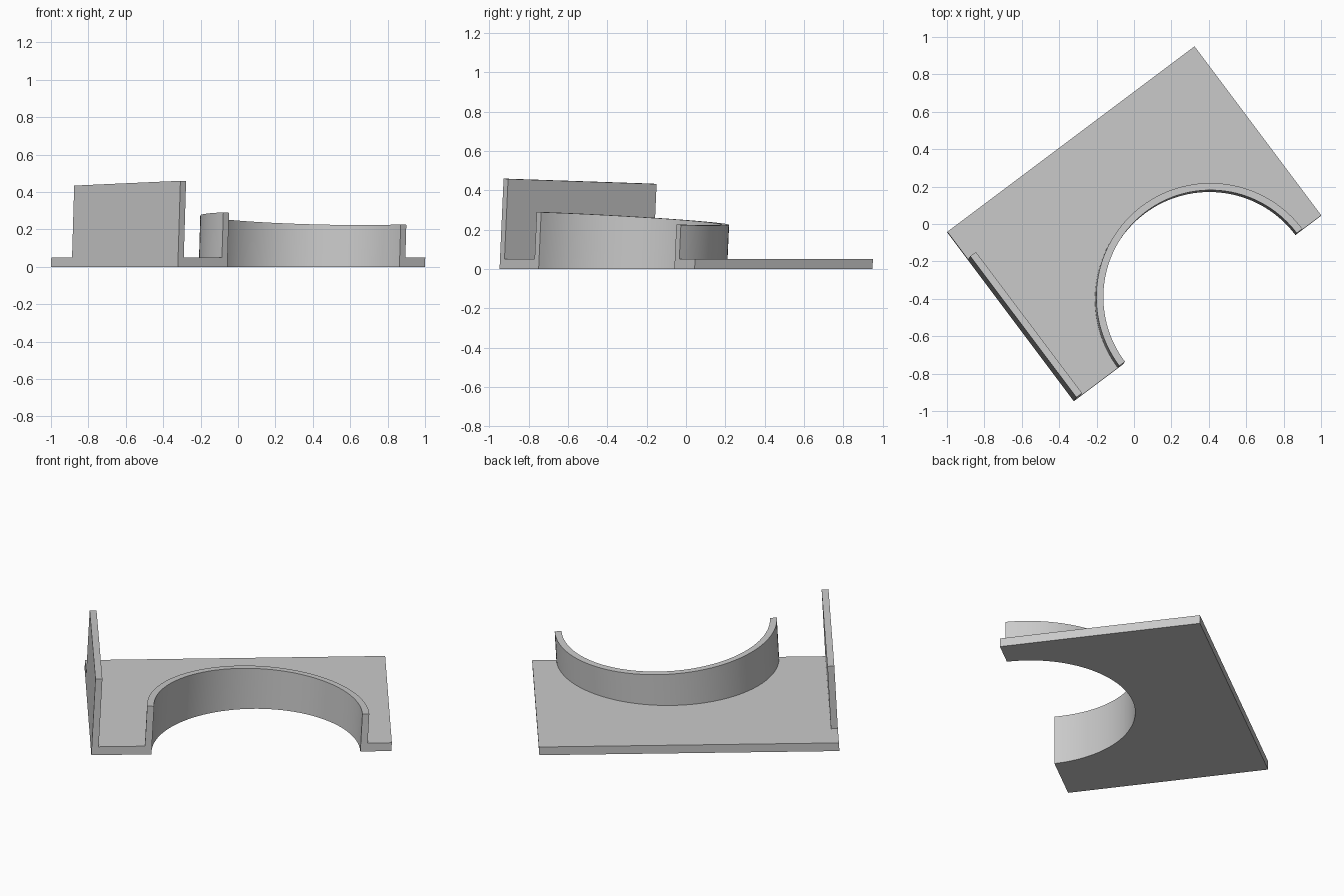
import bpy, bmesh, math
from mathutils import Vector

cube = bpy.data.objects.get("Cube")
if cube:
    bpy.data.objects.remove(cube, do_unlink=True)

grey = bpy.data.materials.new("light_grey")
grey.use_nodes = True
COLOR = (0.59, 0.59, 0.59, 1)
grey.diffuse_color = COLOR
grey.node_tree.nodes["Principled BSDF"].inputs["Base Color"].default_value = COLOR

# Plate axes, turned on the ground plane
U, V = Vector((0.8, 0.6)), Vector((-0.6, 0.8))
HU, HV, BASE = 0.826, 0.565, 0.05
LEAN = Vector((0.03, 0.045))      # slight lean of all uprights
ARC_U, R_IN, R_OUT, STEPS = 0.08, 0.575, 0.613, 64

# Sweep angles around the notch, including the two back corners of the plate
ANGLES = sorted([math.pi * i / STEPS for i in range(STEPS + 1)]
                + [math.atan2(2 * HV, side * HU - ARC_U) for side in (1, -1)])


def arc(radius):
    """Half circle centred on the front edge, from the right end to the left end."""
    return [(ARC_U + radius * math.cos(a), -HV + radius * math.sin(a)) for a in ANGLES]


def plate_edge():
    """Plate border as seen from the notch centre along the same angles."""
    points = []
    for a in ANGLES:
        c, s = math.cos(a), math.sin(a)
        reach_u = (HU - ARC_U if c > 0 else HU + ARC_U) / max(abs(c), 1e-6)
        reach = min(reach_u, 2 * HV / max(s, 1e-6))
        points.append((ARC_U + reach * c, -HV + reach * s))
    return points


def strip_solid(name, outer, inner, bottom, top, slope=False):
    """Leaning solid between two rails; a sloped top falls away along the lean."""
    bm = bmesh.new()

    def rail(points, z_base, tilted):
        verts = []
        for u, v in points:
            p = U * u + V * v
            z = z_base - (0.027 * p.x + 0.054 * p.y if tilted else 0)
            verts.append(bm.verts.new((*(p + LEAN * z), z)))
        return verts

    rails = [rail(outer, bottom, False), rail(outer, top, slope),
             rail(inner, top, slope), rail(inner, bottom, False)]
    for k in range(4):
        a, b = rails[k], rails[(k + 1) % 4]
        for i in range(len(a) - 1):
            bm.faces.new((a[i], a[i + 1], b[i + 1], b[i]))
    for end in (0, -1):
        bm.faces.new([r[end] for r in rails])
    bmesh.ops.recalc_face_normals(bm, faces=bm.faces)
    mesh = bpy.data.meshes.new(name)
    bm.to_mesh(mesh)
    bm.free()
    mesh.materials.append(grey)
    obj = bpy.data.objects.new(name, mesh)
    bpy.context.collection.objects.link(obj)
    bpy.ops.object.select_all(action="DESELECT")
    obj.select_set(True)
    bpy.context.view_layer.objects.active = obj
    bpy.ops.object.shade_smooth_by_angle(angle=math.radians(30))


# Base plate with the half-round notch
strip_solid("base_plate", plate_edge(), arc(R_IN), 0, BASE)

# Curved rim standing around the notch
strip_solid("curved_rim", arc(R_OUT), arc(R_IN), BASE, 0.247, slope=True)

# Tall flat wall flush with the end of the plate
WALL_U, WALL_V = -HU + 0.038, HV - 0.185
strip_solid("end_wall", [(-HU, -HV), (-HU, WALL_V)], [(WALL_U, -HV), (WALL_U, WALL_V)],
            BASE, 0.4, slope=True)
